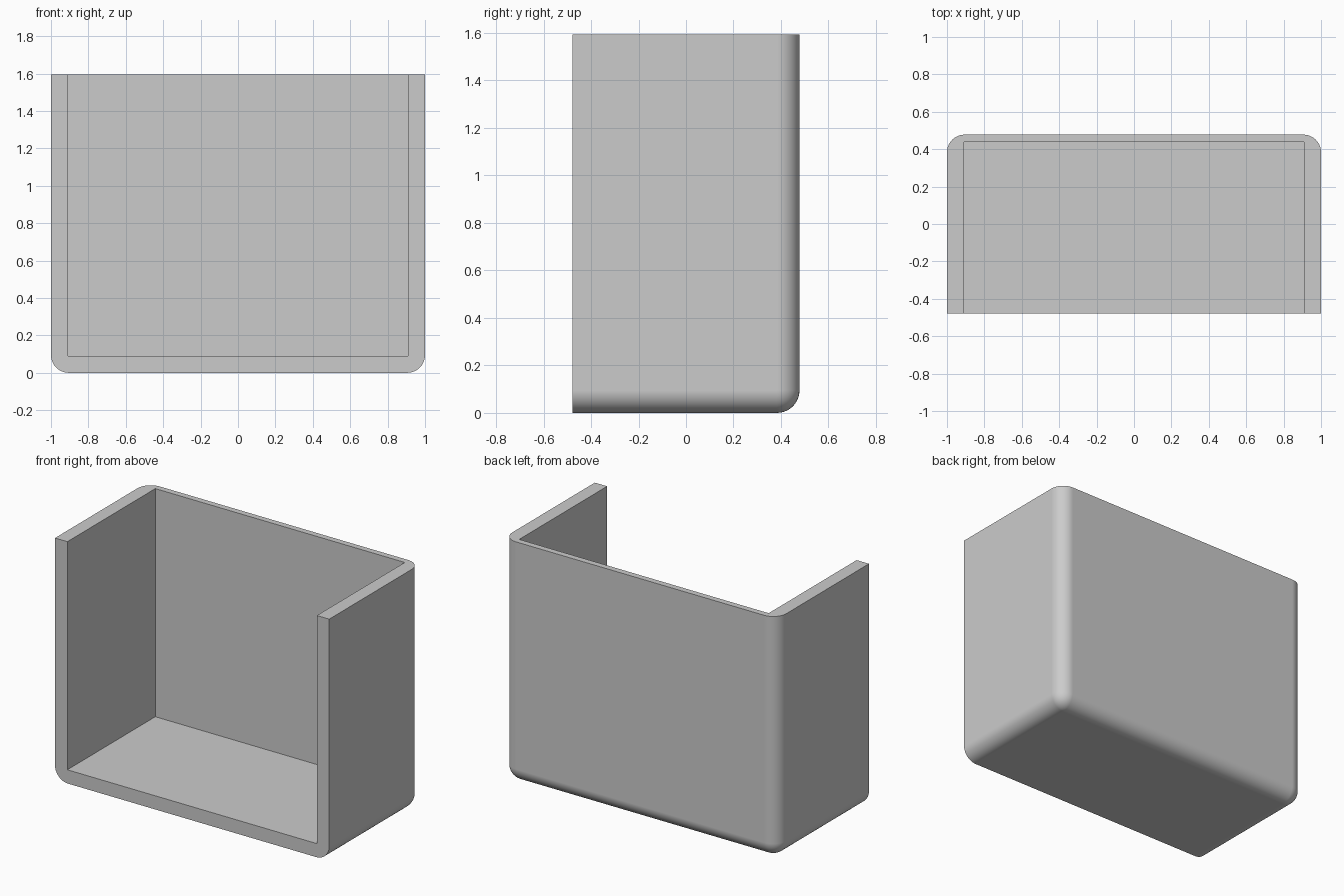
import bpy
import bmesh
from mathutils import Vector

cube = bpy.data.objects.get("Cube")
if cube:
    bpy.data.objects.remove(cube, do_unlink=True)

HALF_X, HALF_Y, HEIGHT = 1.0, 0.478, 1.594
SIDE_WALL, BACK_WALL, FLOOR = 0.09, 0.04, 0.09
RADIUS = 0.095

# Single grey material
grey = bpy.data.materials.new("light grey")
grey.use_nodes = True
colour = (0.6, 0.6, 0.6, 1.0)
grey.diffuse_color = colour
grey.node_tree.nodes["Principled BSDF"].inputs["Base Color"].default_value = colour


def box(name, low, high, round_edge=None):
    """Box between two corners; edges accepted by round_edge are rounded."""
    low, high = Vector(low), Vector(high)
    bm = bmesh.new()
    bmesh.ops.create_cube(bm, size=1)
    for v in bm.verts:
        v.co = (low + high) / 2 + v.co * (high - low)
    if round_edge:
        edges = [e for e in bm.edges if round_edge((e.verts[0].co + e.verts[1].co) / 2)]
        bmesh.ops.bevel(bm, geom=edges, offset=RADIUS, segments=10,
                        profile=0.5, affect='EDGES')
    mesh = bpy.data.meshes.new(name)
    bm.to_mesh(mesh)
    bm.free()
    mesh.materials.append(grey)
    obj = bpy.data.objects.new(name, mesh)
    bpy.context.collection.objects.link(obj)
    return obj


def is_outer_edge(mid):
    """Edges shared by two of the floor, back and side faces."""
    faces = [mid.z < 0.01, mid.y > HALF_Y - 0.01, abs(mid.x) > HALF_X - 0.01]
    return sum(faces) == 2


# Outer body, rounded along the bottom and back
shell = box("open_shell", (-HALF_X, -HALF_Y, 0), (HALF_X, HALF_Y, HEIGHT), is_outer_edge)

# Hollow, open at the top and front
cutter = box("hollow_cutter",
             (SIDE_WALL - HALF_X, -HALF_Y - 0.5, FLOOR),
             (HALF_X - SIDE_WALL, HALF_Y - BACK_WALL, HEIGHT + 0.5))
cutter.hide_render = True
hollow = shell.modifiers.new("hollow", 'BOOLEAN')
hollow.operation = 'DIFFERENCE'
hollow.solver = 'EXACT'
hollow.object = cutter

bpy.ops.object.select_all(action='DESELECT')
bpy.context.view_layer.objects.active = shell
shell.select_set(True)
bpy.ops.object.modifier_apply(modifier=hollow.name)
bpy.data.objects.remove(cutter, do_unlink=True)

# Smooth the rounded edges and keep the flat walls flat
bpy.ops.object.shade_smooth_by_angle(angle=0.6)
weighted = shell.modifiers.new("flat_walls", 'WEIGHTED_NORMAL')
weighted.keep_sharp = True
